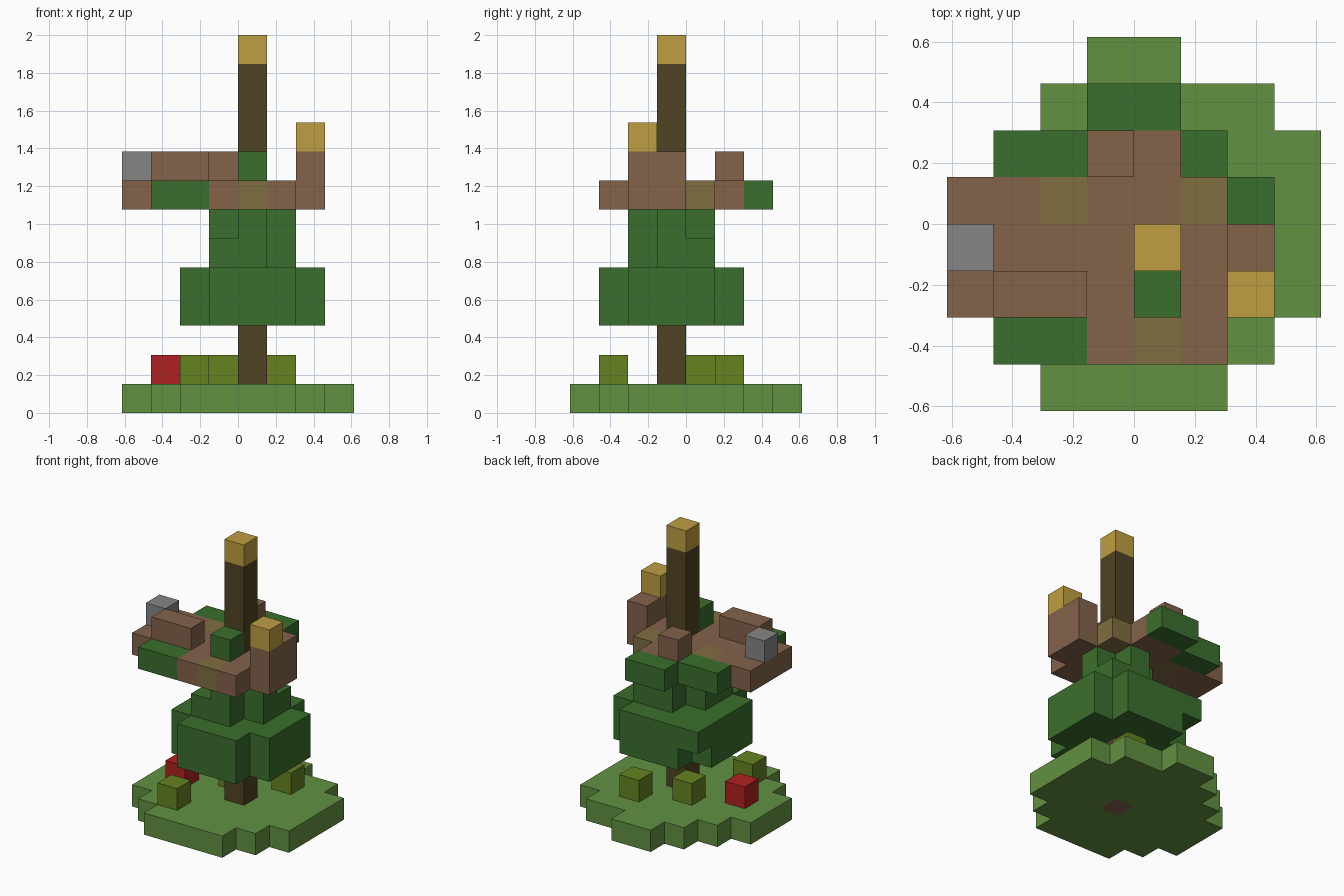
import bpy
import bmesh
from mathutils import Vector

if "Cube" in bpy.data.objects:
    bpy.data.objects.remove(bpy.data.objects["Cube"], do_unlink=True)

UNIT = 2 / 13  # edge of one block


def linear(c):
    c /= 255
    return c / 12.92 if c <= 0.04045 else ((c + 0.055) / 1.055) ** 2.4


def material(name, *rgb):
    mat = bpy.data.materials.new(name)
    color = [linear(c) for c in rgb] + [1]
    mat.diffuse_color = color
    mat.use_nodes = True
    bsdf = mat.node_tree.nodes["Principled BSDF"]
    bsdf.inputs["Base Color"].default_value = color
    bsdf.inputs["Roughness"].default_value = 0.9
    return mat


grass = material("grass_green", 98, 145, 66)
leaf = material("leaf_green", 59, 110, 45)
wood = material("brown_wood", 131, 98, 74)
bark = material("dark_bark", 80, 67, 35)
moss = material("mossy_brown", 128, 110, 64)
olive = material("olive_green", 102, 130, 33)
gold = material("gold", 191, 159, 65)
red = material("red", 175, 33, 33)
grey = material("grey_stone", 134, 134, 134)

DIRECTIONS = [Vector(d) for d in ((1, 0, 0), (0, 1, 0), (0, 0, 1))]


def blocks(name, mat, cells):
    """Closed shell around a set of unit blocks, with flat areas merged."""
    cells = set(cells)
    bm = bmesh.new()
    for cell in cells:
        centre = Vector(cell) + Vector((0.5, 0.5, 0.5))
        for axis, d in enumerate(DIRECTIONS):
            u, v = DIRECTIONS[axis - 2] / 2, DIRECTIONS[axis - 1] / 2
            for sign in (1, -1):
                n = d * sign
                if tuple(int(a + b) for a, b in zip(cell, n)) in cells:
                    continue
                mid = centre + n / 2
                ring = [mid - u - v, mid + u - v, mid + u + v, mid - u + v]
                bm.faces.new([bm.verts.new(p * UNIT) for p in ring[::sign]])
    bmesh.ops.remove_doubles(bm, verts=bm.verts, dist=UNIT / 100)
    bmesh.ops.dissolve_limit(bm, angle_limit=0.01, verts=bm.verts, edges=bm.edges)
    mesh = bpy.data.meshes.new(name)
    bm.to_mesh(mesh)
    bm.free()
    mesh.materials.append(mat)
    obj = bpy.data.objects.new(name, mesh)
    bpy.context.collection.objects.link(obj)
    return obj


def plan(rows, letter, bottom, height=1):
    """Cells marked with a letter in a floor plan, back row first."""
    return [(x - 4, 3 - y, z)
            for y, row in enumerate(rows) for x, c in enumerate(row) if c == letter
            for z in range(bottom, bottom + height)]


# Ground disc, with the foot of the trunk showing underneath
GROUND = ["...##...",
          "..#####.",
          ".#######",
          "########",
          "####w###",
          "########",
          ".######.",
          "..####.."]
blocks("ground", grass, plan(GROUND, "#", 0))
blocks("trunk_foot", wood, plan(GROUND, "w", 0))

# Trunk and its tip
blocks("trunk", bark, [(0, -1, z) for z in range(1, 12)])
blocks("trunk_tip", gold, [(0, -1, 12)])

# Small bushes and the red block on the ground
for name, x, y in (("front", -2, -3), ("middle", -1, 0), ("back", 1, 1)):
    blocks(name + "_bush", olive, [(x, y, 1)])
blocks("red_block", red, [(-3, -1, 1)])

# Lower foliage: wide cross around the trunk, one corner filled on top (c)
WIDE = ["",
        "",
        "..c###",
        "..#####",
        "..##.##",
        "..#####",
        "...###"]
blocks("lower_foliage", leaf, plan(WIDE, "#", 3, 2) + plan(WIDE, "c", 4))

# Upper foliage: narrow cross, two corners filled at its foot (c)
NARROW = ["",
          "",
          "",
          "....#c",
          "...#.#",
          "...c#"]
blocks("upper_foliage", leaf, plan(NARROW, "#", 5, 2) + plan(NARROW, "c", 5))

# Deck: wood (w), moss (m) and leaves (l), with raised blocks above it
DECK = ["",
        "...ll",
        ".llww",
        "wwmwwm",
        "wwww.ww",
        "wwwwwww",
        ".llwmw"]
RAISED = ["",
          "",
          "...w",
          "",
          "s.....w",
          ".ww.l.w"]
blocks("deck_and_posts", wood, plan(DECK, "w", 7) + plan(RAISED, "w", 8))
blocks("deck_moss", moss, plan(DECK, "m", 7))
blocks("deck_leaves", leaf, plan(DECK, "l", 7))
blocks("leaf_block", leaf, plan(RAISED, "l", 8))
blocks("stone_block", grey, plan(RAISED, "s", 8))
blocks("post_cap", gold, [(2, -2, 9)])
